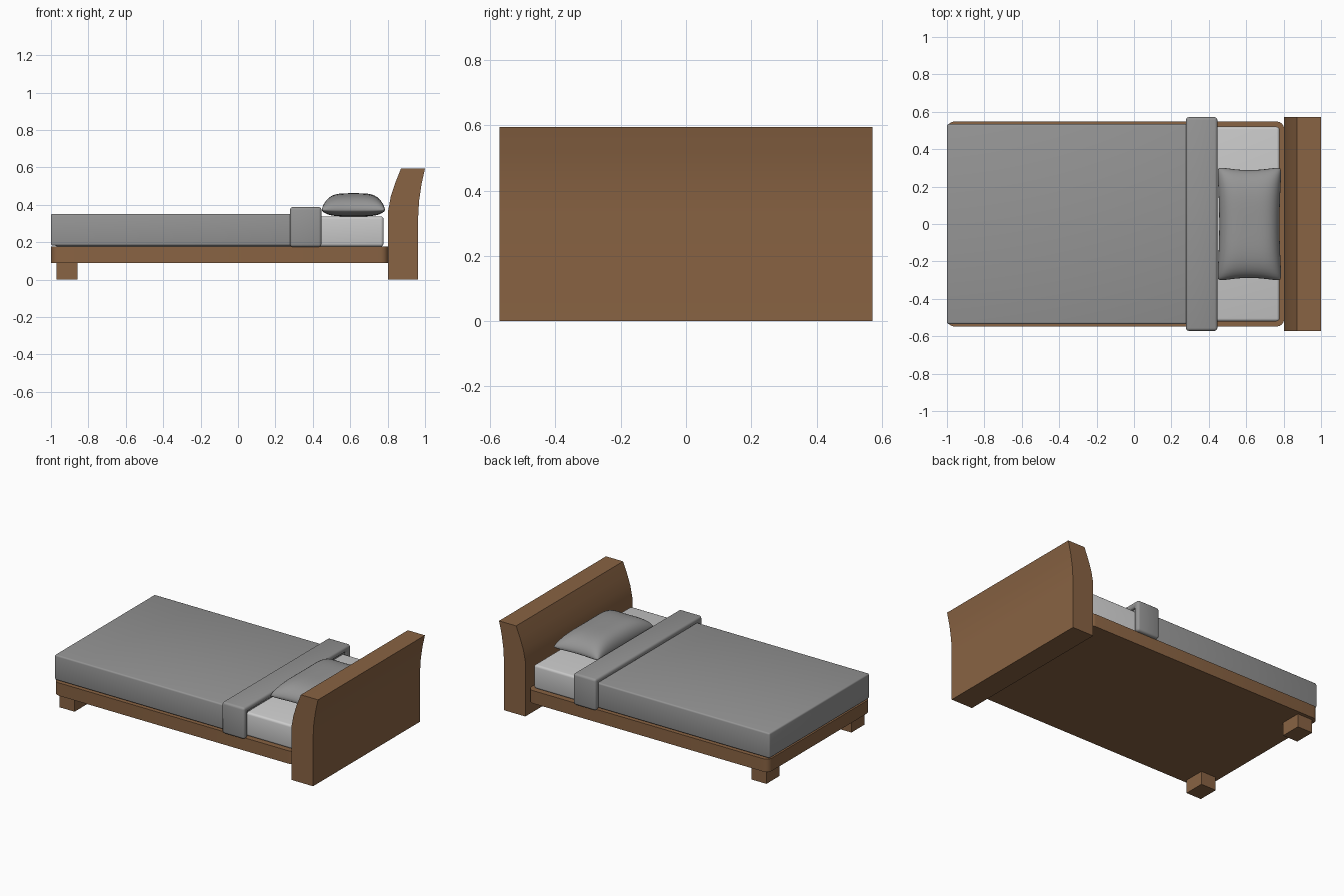
import bpy, bmesh, math

if "Cube" in bpy.data.objects:
    bpy.data.objects.remove(bpy.data.objects["Cube"])


def material(name, rgb):
    m = bpy.data.materials.new(name)
    m.diffuse_color = (*rgb, 1)
    m.use_nodes = True
    m.node_tree.nodes["Principled BSDF"].inputs["Base Color"].default_value = m.diffuse_color
    return m


wood = material("wood", (0.25, 0.125, 0.056))
fabric = material("dark_fabric", (0.30, 0.30, 0.30))


def add(name, bm, mat=None, smooth=None):
    bmesh.ops.recalc_face_normals(bm, faces=bm.faces)
    me = bpy.data.meshes.new(name)
    bm.to_mesh(me)
    bm.free()
    ob = bpy.data.objects.new(name, me)
    bpy.context.collection.objects.link(ob)
    if mat:
        me.materials.append(mat)
    if smooth:
        bpy.context.view_layer.objects.active = ob
        ob.select_set(True)
        bpy.ops.object.shade_smooth_by_angle(angle=math.radians(smooth))
        ob.select_set(False)
    return ob


def box(name, x, y, z, mat=None, bevel=0, upright_only=False, segments=3):
    bm = bmesh.new()
    bmesh.ops.create_cube(bm, size=1)
    for v in bm.verts:
        v.co = [r[0] + (c + 0.5) * (r[1] - r[0]) for c, r in zip(v.co, (x, y, z))]
    if bevel:
        edges = [e for e in bm.edges if not upright_only
                 or abs(e.verts[0].co.z - e.verts[1].co.z) > 1e-4]
        bmesh.ops.bevel(bm, geom=edges, offset=bevel, segments=segments,
                        profile=0.5, affect='EDGES')
    return add(name, bm, mat, 40 if bevel else None)


def extrude(name, pts, vec, mat=None, bevel=0, smooth=None):
    bm = bmesh.new()
    face = bm.faces.new([bm.verts.new(p) for p in pts])
    ext = bmesh.ops.extrude_face_region(bm, geom=[face])
    bmesh.ops.translate(bm, vec=vec,
                        verts=[g for g in ext["geom"] if isinstance(g, bmesh.types.BMVert)])
    bmesh.ops.recalc_face_normals(bm, faces=bm.faces)
    if bevel:
        bmesh.ops.bevel(bm, geom=bm.edges[:], offset=bevel, segments=3,
                        profile=0.5, affect='EDGES')
    return add(name, bm, mat, smooth)


# Headboard: side profile leaning back at the top
profile = [(0.803, 0), (0.963, 0), (0.963, 0.33), (0.968, 0.42), (0.981, 0.51), (1.0, 0.595),
           (0.872, 0.595), (0.842, 0.52), (0.817, 0.445), (0.803, 0.37)]
extrude("headboard", [(x, -0.572, z) for x, z in profile], (0, 1.144, 0), wood, smooth=20)

# Frame and foot legs
box("bed_frame", (-1, 0.803), (-0.548, 0.548), (0.09, 0.177), wood, 0.04, True, 4)
for side, y in (("front", (-0.525, -0.385)), ("back", (0.385, 0.525))):
    box(side + "_leg", (-0.97, -0.857), y, (0, 0.09), wood)

# Mattress and blanket
box("mattress", (-0.98, 0.778), (-0.52, 0.52), (0.177, 0.338), None, 0.015)
box("blanket", (-1, 0.43), (-0.535, 0.535), (0.182, 0.352), fabric, 0.01)

# Folded blanket band draped over the mattress
outer, inner = 0.571, 0.53
band = [(-outer, 0.175), (-outer, 0.388), (outer, 0.388), (outer, 0.175),
        (inner, 0.175), (inner, 0.35), (-inner, 0.35), (-inner, 0.175)]
extrude("blanket_fold", [(0.278, y, z) for y, z in band], (0.168, 0, 0), fabric, 0.015, 40)

# Pillow: two domed grids welded at a pinched rim
bm = bmesh.new()
N = 24
for height in (0.09, -0.034):
    rows = []
    for i in range(N + 1):
        u = math.sin((i / N - 0.5) * math.pi)
        row = []
        for j in range(N + 1):
            v = math.sin((j / N - 0.5) * math.pi)
            puff = max(0, (1 - u ** 4) * (1 - v ** 4)) ** 0.55
            corner = 1 - 0.05 * abs(u * v) ** 8
            x = 0.617 + 0.175 * u * (1 - 0.08 * (1 - v * v)) * corner
            y = 0.31 * v * (1 - 0.07 * (1 - u * u)) * corner
            row.append(bm.verts.new((x, y, 0.372 + height * puff)))
        rows.append(row)
    for i in range(N):
        for j in range(N):
            bm.faces.new((rows[i][j], rows[i + 1][j], rows[i + 1][j + 1], rows[i][j + 1]))
bmesh.ops.remove_doubles(bm, verts=bm.verts, dist=1e-5)
add("pillow", bm, fabric, 60)
